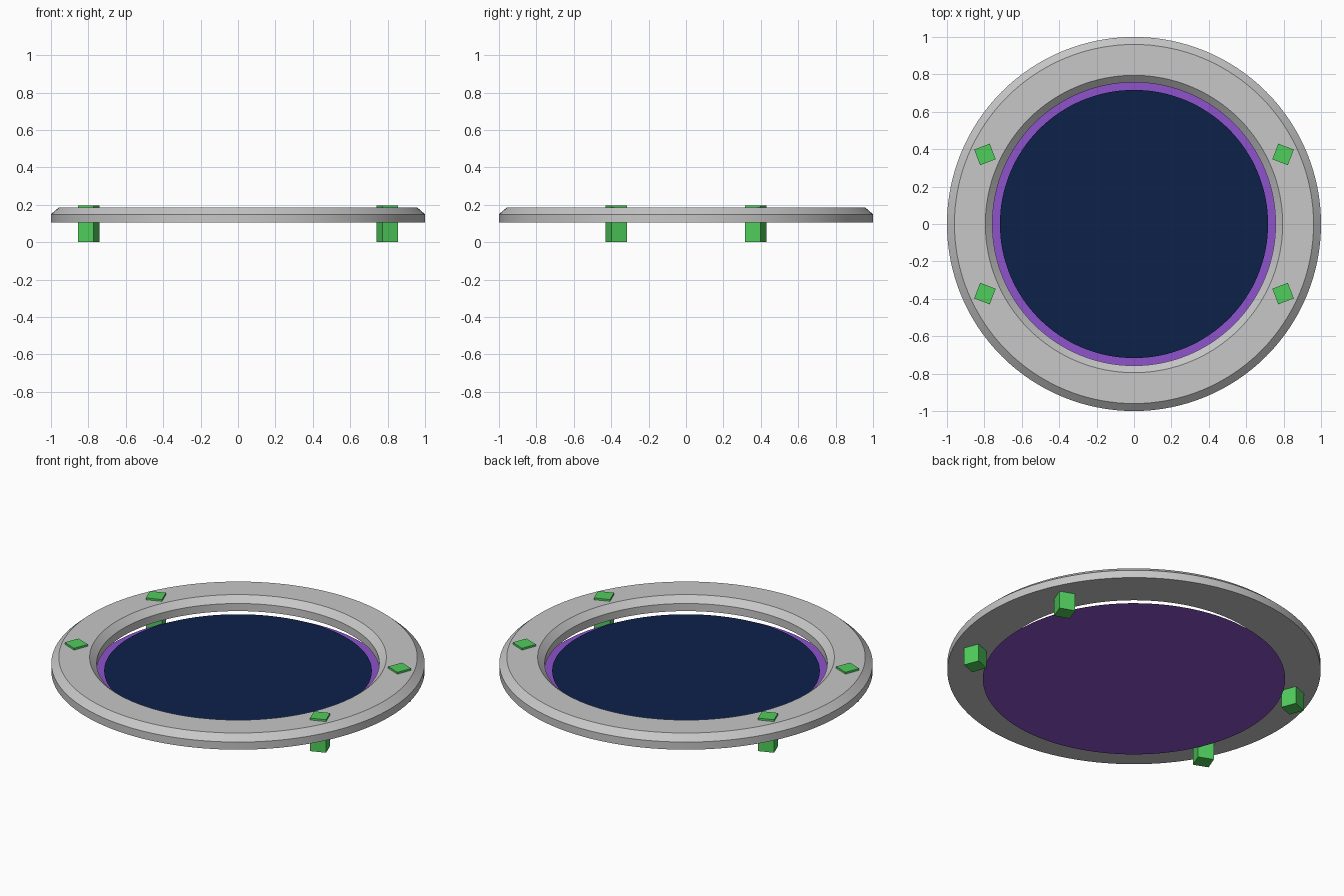
import bpy, bmesh, math

if "Cube" in bpy.data.objects:
    bpy.data.objects.remove(bpy.data.objects["Cube"])

def material(name, rgb):
    m = bpy.data.materials.new(name)
    m.diffuse_color = (*rgb, 1.0)
    m.use_nodes = True
    m.node_tree.nodes["Principled BSDF"].inputs["Base Color"].default_value = m.diffuse_color
    return m

GREY = material("light grey", (0.57, 0.57, 0.57))
NAVY = material("navy blue", (0.004, 0.0148, 0.068))
PURPLE = material("purple", (0.27, 0.084, 0.60))
GREEN = material("green", (0.08, 0.61, 0.107))
SEGMENTS = 128

def add_object(name, bm, mat):
    mesh = bpy.data.meshes.new(name)
    bm.normal_update()
    bm.to_mesh(mesh)
    bm.free()
    mesh.materials.append(mat)
    ob = bpy.data.objects.new(name, mesh)
    bpy.context.collection.objects.link(ob)
    return ob

# Ring: chamfered profile swept around the vertical axis
profile = [(1.0, 0.104), (1.0, 0.149), (0.96, 0.184),
           (0.795, 0.184), (0.757, 0.149), (0.757, 0.104)]
bm = bmesh.new()
rows = []
for i in range(SEGMENTS):
    a = 2 * math.pi * i / SEGMENTS
    rows.append([bm.verts.new((r * math.cos(a), r * math.sin(a), z)) for r, z in profile])
for i in range(SEGMENTS):
    a, b = rows[i], rows[(i + 1) % SEGMENTS]
    for j in range(len(profile)):
        k = (j + 1) % len(profile)
        bm.faces.new((a[j], b[j], b[k], a[k]))
bmesh.ops.recalc_face_normals(bm, faces=bm.faces)
ring = add_object("ring", bm, GREY)
bpy.context.view_layer.objects.active = ring
ring.select_set(True)
bpy.ops.object.shade_smooth_by_angle(angle=math.radians(25))
ring.select_set(False)

# Flat discs: purple base plate and navy surface above it
def disc(name, radius, z, mat):
    bm = bmesh.new()
    bmesh.ops.create_circle(bm, cap_ends=True, segments=SEGMENTS, radius=radius)
    bmesh.ops.translate(bm, vec=(0, 0, z), verts=bm.verts)
    return add_object(name, bm, mat)

disc("base_disc", 0.81, 0.055, PURPLE)
disc("surface_disc", 0.717, 0.104, NAVY)

# Four feet passing up through the ring
for sx, x_name in ((-1, "left"), (1, "right")):
    for sy, y_name in ((-1, "front"), (1, "back")):
        bm = bmesh.new()
        bmesh.ops.create_cube(bm, size=1.0)
        bmesh.ops.scale(bm, vec=(0.089, 0.089, 0.195), verts=bm.verts)
        foot = add_object(f"{y_name}_{x_name}_foot", bm, GREEN)
        foot.location = (0.797 * sx, 0.372 * sy, 0.0975)
        foot.rotation_euler.z = -sx * sy * math.radians(21)
